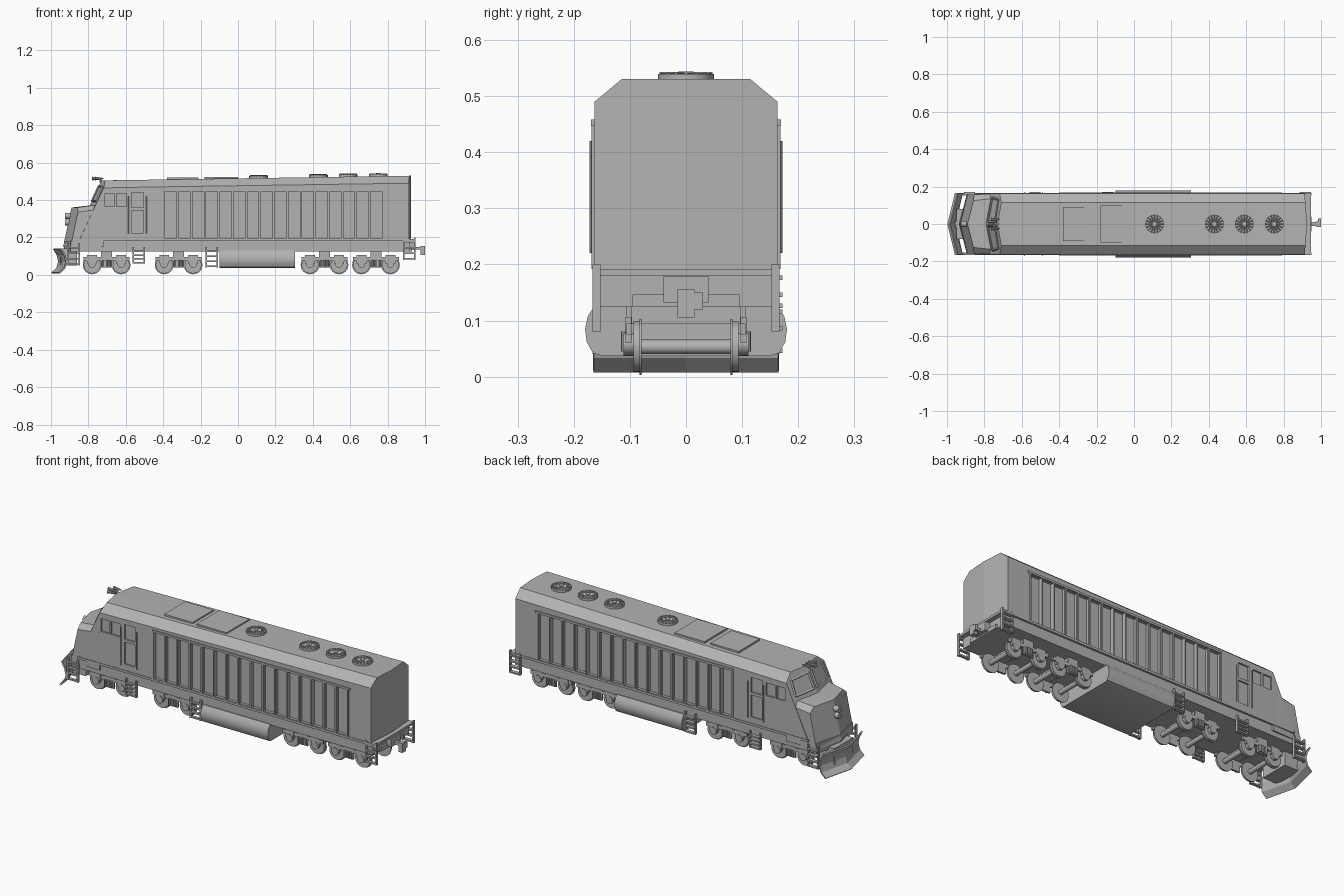
import bpy, bmesh, math
from mathutils import Vector, Matrix

cube = bpy.data.objects.get("Cube")
if cube:
    bpy.data.objects.remove(cube, do_unlink=True)

grey = bpy.data.materials.new("locomotive_grey")
grey.use_nodes = True
colour = (0.45, 0.45, 0.45, 1)
grey.diffuse_color = colour
grey.node_tree.nodes["Principled BSDF"].inputs["Base Color"].default_value = colour


def box(bm, x0, x1, y0, y1, z0, z1):
    size = Matrix.Diagonal((x1 - x0, y1 - y0, z1 - z0, 1))
    mid = Matrix.Translation(((x0 + x1) / 2, (y0 + y1) / 2, (z0 + z1) / 2))
    bmesh.ops.create_cube(bm, size=1, matrix=mid @ size)


def rod(bm, p, q, r, sides=4, r2=None):
    p, q = Vector(p), Vector(q)
    turn = (q - p).to_track_quat("Z", "Y").to_matrix().to_4x4()
    bmesh.ops.create_cone(bm, cap_ends=True, segments=sides, radius1=r,
                          radius2=r if r2 is None else r2, depth=(q - p).length,
                          matrix=Matrix.Translation((p + q) / 2) @ turn)


def loft(bm, rings):
    rows = [[bm.verts.new(p) for p in ring] for ring in rings]
    n = len(rows[0])
    for a, b in zip(rows, rows[1:]):
        for i in range(n):
            bm.faces.new((a[i], a[(i + 1) % n], b[(i + 1) % n], b[i]))
    for row in (rows[0], rows[-1]):
        # Ends are split along the centre line
        bm.faces.new(row[:n // 2 + 1])
        bm.faces.new(row[n // 2:] + row[:1])


def finish(bm, name, smooth=False):
    bmesh.ops.recalc_face_normals(bm, faces=bm.faces)
    mesh = bpy.data.meshes.new(name)
    bm.to_mesh(mesh)
    bm.free()
    ob = bpy.data.objects.new(name, mesh)
    bpy.context.collection.objects.link(ob)
    mesh.materials.append(grey)
    if smooth:
        bpy.ops.object.select_all(action="DESELECT")
        ob.select_set(True)
        bpy.context.view_layer.objects.active = ob
        bpy.ops.object.shade_smooth_by_angle(angle=math.radians(35))
    return ob


def hull_ring(xb, xt, zb, zs, zt, w, wt, sweep):
    """Chamfered cross-section, leaning from xb to xt and swept at the sides."""
    half = [(0, zb), (w, zb), (w, zs), (wt, zt), (0, zt)]
    ring = half + [(-y, z) for y, z in half[3:0:-1]]
    return [(xb + (xt - xb) * (z - zb) / (zt - zb) + sweep * abs(y) / w, y, z) for y, z in ring]


def roof(x):
    return 0.505 + 0.015 * (x + 0.73)


W = 0.163
# Main body and cab
bm = bmesh.new()
loft(bm, [hull_ring(-0.88, -0.73, 0.18, 0.465, 0.505, W, 0.115, 0.03),
          hull_ring(-0.45, -0.45, 0.18, 0.47, 0.509, W, 0.115, 0),
          hull_ring(0.925, 0.925, 0.18, 0.49, 0.53, W, 0.115, -0.012)])
body = finish(bm, "body")

# Recessed side bays, cab windows and door
bm = bmesh.new()
first, pitch = -0.39, 0.0733
for s in (1, -1):
    for i in range(16):
        x = first + i * pitch
        box(bm, x, x + 0.061, *sorted((s * 0.148, s * 0.2)), 0.195, 0.445)
    for x0, x1, z0, z1 in ((-0.71, -0.66, 0.365, 0.435), (-0.65, -0.595, 0.365, 0.435),
                           (-0.57, -0.505, 0.36, 0.44), (-0.57, -0.505, 0.225, 0.345)):
        box(bm, x0, x1, *sorted((s * 0.154, s * 0.2)), z0, z1)
cutter = finish(bm, "recess_cutter")
cutter.hide_render = True
mod = body.modifiers.new("recesses", "BOOLEAN")
mod.operation, mod.solver, mod.object = "DIFFERENCE", "EXACT", cutter
graph = bpy.context.evaluated_depsgraph_get()
cut = bpy.data.meshes.new_from_object(body.evaluated_get(graph))
body.modifiers.clear()
body.data = cut
bpy.data.objects.remove(cutter, do_unlink=True)

# Nose
bm = bmesh.new()
loft(bm, [hull_ring(-0.935, -0.89, 0.15, 0.335, 0.36, 0.157, 0.125, 0.04),
          hull_ring(-0.72, -0.72, 0.15, 0.355, 0.38, 0.1635, 0.14, 0)])
finish(bm, "nose")

# Underframe with a thin deck lip
bm = bmesh.new()
loft(bm, [hull_ring(-0.93, -0.93, 0.125, 0.17, 0.18, 0.155, 0.155, 0.035),
          hull_ring(0.92, 0.92, 0.125, 0.17, 0.18, 0.155, 0.155, 0)])
box(bm, -0.85, 0.945, -0.166, 0.166, 0.18, 0.192)
finish(bm, "underframe")

# Eave rails, side ribs and door handrails
bm = bmesh.new()
for s in (1, -1):
    box(bm, -0.40, 0.79, *sorted((s * 0.16, s * 0.169)), 0.447, 0.458)
    for i in range(17):
        x = first - 0.006 + i * pitch
        box(bm, x - 0.004, x + 0.004, *sorted((s * 0.16, s * 0.168)), 0.192, 0.45)
    for x in (-0.585, -0.49):
        rod(bm, (x, s * 0.169, 0.22), (x, s * 0.169, 0.42), 0.003)
finish(bm, "side_trim")

# Windshield frames
def shield(y, z):
    return (-0.732 - (0.505 - z) * 0.4615 + 0.03 * abs(y) / W, y, z)


bm = bmesh.new()
for s in (1, -1):
    pane = [shield(s * y, z) for y, z in ((0.012, 0.395), (0.14, 0.395), (0.13, 0.47), (0.012, 0.475))]
    for a, b in zip(pane, pane[1:] + pane[:1]):
        rod(bm, a, b, 0.006)
finish(bm, "windshield_frames")

# Nose headlights
bm = bmesh.new()
for z in (0.28, 0.315):
    rod(bm, (-0.925, 0, z), (-0.88, 0, z), 0.016, 16)
finish(bm, "headlights", True)

# Roof horns
bm = bmesh.new()
rod(bm, (-0.735, 0, 0.495), (-0.735, 0, 0.52), 0.006, 8)
rod(bm, (-0.74, -0.03, 0.515), (-0.74, 0.03, 0.515), 0.004, 8)
for y, length in ((-0.025, 0.03), (0, 0.045), (0.025, 0.03)):
    rod(bm, (-0.735 - length, y, 0.515), (-0.72, y, 0.515), 0.01, 10, 0.003)
finish(bm, "horns", True)

# Roof hatches
bm = bmesh.new()
for x0, x1, w in ((-0.38, -0.21, 0.09), (-0.18, 0.0, 0.098)):
    box(bm, x0, x1, -w, w, roof(x0) - 0.01, roof(x1) + 0.007)
finish(bm, "roof_hatches")

# Roof fans
bm = bmesh.new()
for x in (0.11, 0.43, 0.59, 0.75):
    z = roof(x)
    rod(bm, (x, 0, z - 0.01), (x, 0, z + 0.012), 0.05, 24)
    rod(bm, (x, 0, z), (x, 0, z + 0.017), 0.013, 12)
    for i in range(16):
        a = math.tau * i / 16
        rod(bm, (x, 0, z + 0.013), (x + 0.047 * math.cos(a), 0.047 * math.sin(a), z + 0.013), 0.003)
finish(bm, "roof_fans", True)

# Fuel tank
bm = bmesh.new()
half = [(0, 0.037), (0.15, 0.037), (0.166, 0.042), (0.177, 0.062), (0.18, 0.085),
        (0.175, 0.108), (0.16, 0.13), (0, 0.13)]
section = half + [(-y, z) for y, z in half[-2:0:-1]]
loft(bm, [[(x, y, z) for y, z in section] for x in (-0.1, 0.305)])
finish(bm, "fuel_tank", True)

# Plough blade, swept back at the sides and hollow in front
bm = bmesh.new()
blade = [(-0.985, 0.14), (-0.965, 0.105), (-0.958, 0.07), (-0.968, 0.035), (-0.995, 0.01)]
columns = [[bm.verts.new((x + 0.04 * abs(t), t * 0.165, z)) for x, z in blade] for t in (-1, 0, 1)]
for a, b in zip(columns, columns[1:]):
    for i in range(len(blade) - 1):
        bm.faces.new((a[i], b[i], b[i + 1], a[i + 1]))
plough = finish(bm, "plough")
mod = plough.modifiers.new("thickness", "SOLIDIFY")
mod.thickness, mod.offset = 0.008, 0

bm = bmesh.new()
box(bm, -0.95, -0.86, -0.08, 0.08, 0.05, 0.14)
finish(bm, "plough_mount")

# Ladders
bm = bmesh.new()
for x0, x1, z0, z1 in ((-0.91, -0.85, 0.05, 0.17), (-0.56, -0.5, 0.06, 0.15),
                       (-0.17, -0.11, 0.04, 0.15), (0.885, 0.945, 0.08, 0.2)):
    for s in (1, -1):
        y0, y1 = sorted((s * 0.152, s * 0.167))
        for x in (x0, x1):
            box(bm, x - 0.004, x + 0.004, y0, y1, z0, z1)
        for i in range(4):
            z = z0 + 0.006 + i * (z1 - z0 - 0.03) / 3
            box(bm, x0, x1, y0, s * 0.172 if s > 0 else y1, z - 0.004, z + 0.004)
finish(bm, "ladders")

# Wheels, axles and bogie frames
wheels, frames = bmesh.new(), bmesh.new()
for pair in ((-0.78, -0.625), (-0.395, -0.24), (0.385, 0.54), (0.66, 0.815)):
    mid = sum(pair) / 2
    for x in pair:
        rod(wheels, (x, -0.1, 0.053), (x, 0.1, 0.053), 0.013, 12)
        for s in (1, -1):
            rod(wheels, (x, s * 0.079, 0.053), (x, s * 0.083, 0.053), 0.05, 24)
            rod(wheels, (x, s * 0.083, 0.053), (x, s * 0.094, 0.053), 0.045, 24)
            rod(wheels, (x, s * 0.094, 0.058), (x, s * 0.111, 0.058), 0.02, 12)
            box(frames, x - 0.026, x + 0.026, *sorted((s * 0.097, s * 0.108)), 0.06, 0.105)
    for s in (1, -1):
        y0, y1 = sorted((s * 0.096, s * 0.106))
        box(frames, pair[0] - 0.045, pair[1] + 0.045, y0, y1, 0.075, 0.095)
        box(frames, mid - 0.03, mid + 0.03, y0, y1, 0.04, 0.125)
        for x in (mid - 0.017, mid, mid + 0.017):
            rod(frames, (x, s * 0.109, 0.045), (x, s * 0.109, 0.08), 0.007, 8)
    box(frames, mid - 0.025, mid + 0.025, -0.1, 0.1, 0.095, 0.13)
finish(wheels, "wheels", True)
finish(frames, "bogie_frames")

# Rear buffer beam, draft box and coupler
bm = bmesh.new()
box(bm, 0.87, 0.93, -0.095, 0.095, 0.125, 0.146)
box(bm, 0.88, 0.95, -0.04, 0.04, 0.132, 0.178)
box(bm, 0.94, 0.985, -0.01, 0.01, 0.135, 0.15)
box(bm, 0.975, 1.0, -0.015, 0.015, 0.105, 0.155)
box(bm, 0.985, 1.0, 0.01, 0.03, 0.12, 0.15)
finish(bm, "rear_coupler")
